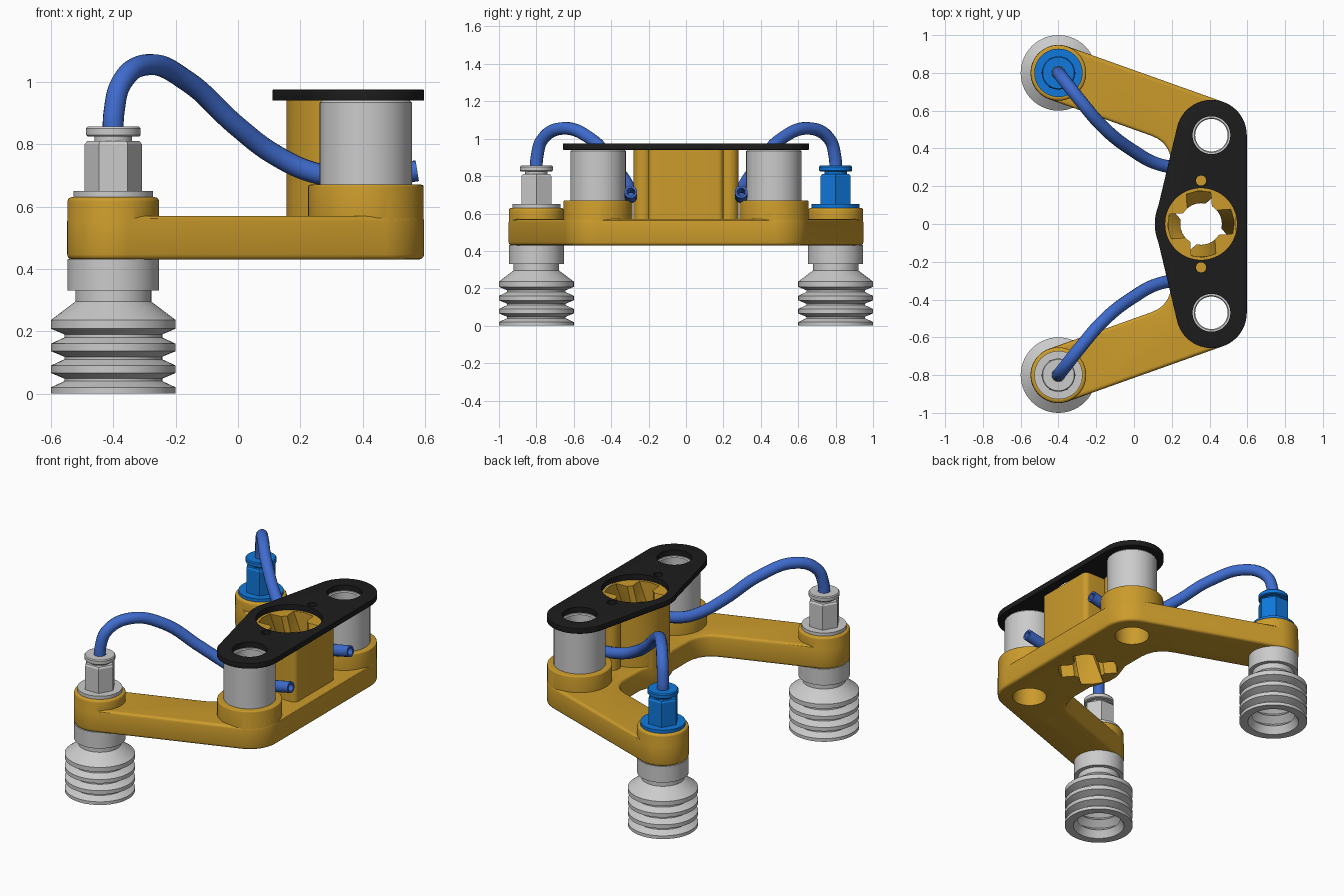
import bpy, bmesh, math
from mathutils import Vector

if "Cube" in bpy.data.objects:
    bpy.data.objects.remove(bpy.data.objects["Cube"])


def material(name, rgb):
    m = bpy.data.materials.new(name)
    m.diffuse_color = (*rgb, 1)
    m.use_nodes = True
    m.node_tree.nodes["Principled BSDF"].inputs["Base Color"].default_value = m.diffuse_color
    return m


GOLD = material("gold", (0.60, 0.33, 0.025))
BLACK = material("black", (0.012, 0.012, 0.012))
BLUE = material("blue", (0.005, 0.19, 0.72))
HOSE = material("hose_blue", (0.05, 0.15, 0.62))


def activate(ob):
    bpy.ops.object.select_all(action='DESELECT')
    ob.select_set(True)
    bpy.context.view_layer.objects.active = ob


def finish(bm, name, mat=None):
    bmesh.ops.recalc_face_normals(bm, faces=bm.faces)
    me = bpy.data.meshes.new(name)
    bm.to_mesh(me)
    bm.free()
    ob = bpy.data.objects.new(name, me)
    bpy.context.collection.objects.link(ob)
    if mat:
        me.materials.append(mat)
    return ob


def apply(ob, kind, **props):
    activate(ob)
    mod = ob.modifiers.new(kind, kind)
    for k, v in props.items():
        setattr(mod, k, v)
    bpy.ops.object.modifier_apply(modifier=mod.name)


def boolean(ob, other, op):
    apply(ob, 'BOOLEAN', object=other, operation=op, solver='EXACT')
    bpy.data.objects.remove(other)


def smooth(ob, angle=35):
    activate(ob)
    bpy.ops.object.shade_smooth_by_angle(angle=math.radians(angle))


def arc(cx, cy, r, a0, a1, n=20):
    return [(cx + r * math.cos(math.radians(a0 + (a1 - a0) * i / n)),
             cy + r * math.sin(math.radians(a0 + (a1 - a0) * i / n))) for i in range(n + 1)]


def prism(name, pts, z0, z1, mat=None, bevel=0):
    bm = bmesh.new()
    f = bm.faces.new([bm.verts.new((x, y, z0)) for x, y in pts])
    top = bmesh.ops.extrude_face_region(bm, geom=[f])
    bmesh.ops.translate(bm, vec=(0, 0, z1 - z0),
                        verts=[g for g in top['geom'] if isinstance(g, bmesh.types.BMVert)])
    ob = finish(bm, name, mat)
    if bevel:
        apply(ob, 'BEVEL', width=bevel, segments=3, limit_method='ANGLE', angle_limit=math.radians(50))
    return ob


def disc(name, x, y, r, z0, z1, mat=None, bevel=0):
    return prism(name, arc(x, y, r, 0, 360, 64)[:-1], z0, z1, mat, bevel)


def lathe(name, profile, x, y, mat=None, seg=56):
    """Revolve a closed (r, z) outline about a vertical axis."""
    bm = bmesh.new()
    rings = [[bm.verts.new((x + r * math.cos(2 * math.pi * i / seg),
                            y + r * math.sin(2 * math.pi * i / seg), z)) for i in range(seg)]
             for r, z in profile]
    for a, b in zip(rings, rings[1:] + rings[:1]):
        for i in range(seg):
            j = (i + 1) % seg
            bm.faces.new((a[i], a[j], b[j], b[i]))
    ob = finish(bm, name, mat)
    smooth(ob, 30)
    return ob


def spiral_cutter():
    """Four-slot bore, twisted along its height."""
    prof = []
    for k in range(4):
        c, s = math.cos(k * math.pi / 2), math.sin(k * math.pi / 2)
        lobe = [(0.089, -0.065), (0.163, -0.065), (0.176, 0), (0.163, 0.065), (0.089, 0.065)]
        lobe += arc(0, 0, 0.11, 40, 50, 2)
        prof += [(c * x - s * y, s * x + c * y) for x, y in lobe]
    bm = bmesh.new()
    rings, n = [], 14
    for i in range(n + 1):
        a = math.radians(8 - 60 * (1 - i / n))
        c, s = math.cos(a), math.sin(a)
        rings.append([bm.verts.new((0.355 + c * x - s * y, s * x + c * y, 0.40 + 0.57 * i / n))
                      for x, y in prof])
    for a, b in zip(rings, rings[1:]):
        for i in range(len(prof)):
            j = (i + 1) % len(prof)
            bm.faces.new((a[i], a[j], b[j], b[i]))
    bm.faces.new(rings[0])
    bm.faces.new(rings[-1])
    bmesh.ops.triangulate(bm, faces=bm.faces)
    return finish(bm, "spiral_cutter")


CUP, POST, HUB = (-0.4, 0.8), (0.41, 0.47), (0.355, 0)

# V-shaped bracket: flat base, end bosses, hub block, screw bosses
half = arc(*POST, 0.187, 0, 70) + arc(*CUP, 0.148, 70, 250, 32)
half += [(0.09, 0.468), (0.125, 0.452), (0.155, 0.43), (0.18, 0.395), (0.195, 0.355), (0.2, 0.31),
         (0.2, 0.16), (0.175, 0.09), (0.158, 0.03)]
bracket = prism("bracket", half + [(x, -y) for x, y in reversed(half)], 0.43, 0.57, GOLD, 0.016)
block = arc(*HUB, 0.2, 90, 270, 40) + arc(0.51, -0.17, 0.03, -90, 0, 6) + arc(0.51, 0.17, 0.03, 0, 90, 6)
boolean(bracket, prism("hub_block", block, 0.5, 0.94, GOLD), 'UNION')
for s in (-1, 1):
    boolean(bracket, disc("cup_boss", CUP[0], s * CUP[1], 0.147, 0.45, 0.63, GOLD, 0.014), 'UNION')
    boolean(bracket, disc("post_boss", POST[0], s * POST[1], 0.185, 0.46, 0.67, GOLD, 0.006), 'UNION')
    boolean(bracket, disc("screw_boss", HUB[0], s * 0.23, 0.05, 0.5, 0.94, GOLD), 'UNION')
    boolean(bracket, disc("post_hole", POST[0], s * POST[1], 0.10, 0.3, 0.8), 'DIFFERENCE')
boolean(bracket, spiral_cutter(), 'DIFFERENCE')
smooth(bracket)

# Black top plate: straight right side, bulged left side
edge = arc(*POST, 0.187, 0, 167, 36) + arc(*HUB, 0.245, 158, 202, 16) + arc(0.41, -0.47, 0.187, 193, 360, 36)
plate = prism("top_plate", edge, 0.94, 0.975, BLACK, 0.003)
boolean(plate, disc("hub_hole", *HUB, 0.19, 0.9, 1.0), 'DIFFERENCE')
for s in (-1, 1):
    boolean(plate, disc("post_hole", POST[0], s * POST[1], 0.10, 0.9, 1.0), 'DIFFERENCE')
    boolean(plate, disc("screw_hole", HUB[0], s * 0.23, 0.027, 0.9, 1.0), 'DIFFERENCE')
smooth(plate)

# Bellows outline, outside going up then inside going down
bellows = [(0.2, 0), (0.2, 0.02), (0.157, 0.04), (0.157, 0.048), (0.2, 0.066), (0.2, 0.09),
           (0.157, 0.11), (0.157, 0.118), (0.2, 0.136), (0.2, 0.16), (0.157, 0.18), (0.157, 0.19),
           (0.2, 0.208), (0.2, 0.236), (0.122, 0.295), (0.122, 0.335), (0.05, 0.335), (0.05, 0.28),
           (0.10, 0.27), (0.165, 0.222), (0.125, 0.188), (0.165, 0.148), (0.125, 0.114),
           (0.165, 0.078), (0.125, 0.044), (0.15, 0)]
path = [(-0.4, 0.8, 0.82), (-0.398, 0.797, 0.90), (-0.372, 0.765, 1.0), (-0.29, 0.66, 1.055),
        (-0.16, 0.51, 1.0), (0, 0.385, 0.855), (0.12, 0.32, 0.765), (0.25, 0.296, 0.707),
        (0.42, 0.295, 0.69), (0.575, 0.295, 0.715)]

for s, side in ((-1, "front"), (1, "back")):
    x, y = CUP[0], s * CUP[1]
    mat = BLUE if s > 0 else None
    # Suction cup and its stem
    lathe(side + "_suction_cup", bellows, x, y)
    lathe(side + "_cup_stem", [(0.05, 0.33), (0.147, 0.33), (0.147, 0.432), (0.05, 0.432)], x, y)
    # Push-in fitting: flange, hex nut, release collar
    lathe(side + "_fitting_flange", [(0.04, 0.62), (0.128, 0.62), (0.128, 0.65), (0.04, 0.65)], x, y, mat)
    lathe(side + "_fitting_hex", [(0.04, 0.645), (0.092, 0.645), (0.092, 0.80), (0.084, 0.81),
                                  (0.04, 0.81)], x, y, mat, 6)
    lathe(side + "_fitting_collar", [(0.035, 0.80), (0.06, 0.80), (0.06, 0.825), (0.083, 0.825),
                                     (0.088, 0.83), (0.088, 0.85), (0.083, 0.856), (0.035, 0.856)], x, y, mat)
    # Sleeve post between bracket and plate
    lathe(side + "_sleeve_post", [(0.086, 0.55), (0.10, 0.55), (0.10, 0.67), (0.148, 0.67), (0.148, 0.933),
                                  (0.142, 0.94), (0.091, 0.94), (0.086, 0.934)], POST[0], s * POST[1])
    # Air hose
    cu = bpy.data.curves.new(side + "_air_hose", 'CURVE')
    cu.dimensions = '3D'
    cu.bevel_depth, cu.bevel_resolution, cu.resolution_u = 0.034, 5, 10
    sp = cu.splines.new('BEZIER')
    sp.bezier_points.add(len(path) - 1)
    for bp, p in zip(sp.bezier_points, path):
        bp.co = Vector((p[0], s * p[1], p[2]))
        bp.handle_left_type = bp.handle_right_type = 'AUTO'
    hose = bpy.data.objects.new(side + "_air_hose", cu)
    bpy.context.collection.objects.link(hose)
    cu.materials.append(HOSE)
    activate(hose)
    bpy.ops.object.convert(target='MESH')
    hose = bpy.context.object
    apply(hose, 'SOLIDIFY', thickness=0.012, offset=-1)
    smooth(hose, 40)
